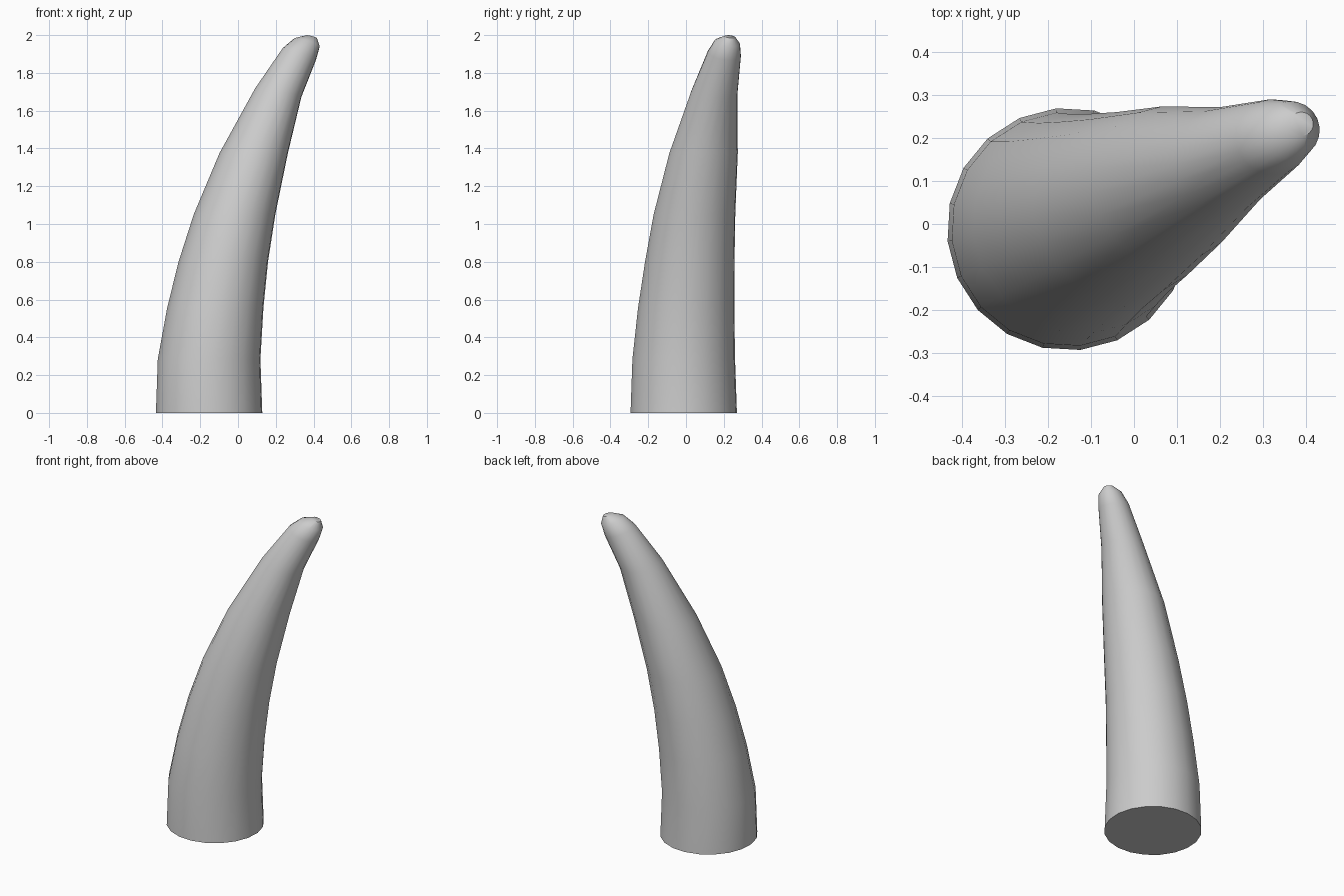
import bpy, bmesh, math

if "Cube" in bpy.data.objects:
    bpy.data.objects.remove(bpy.data.objects["Cube"])

SIDES = 20
# Cross-sections from base to tip: centre x, y, z, radius, slope
RINGS = [
    (-0.153, -0.012, 0.000, 0.283, 0.00),
    (-0.153, -0.012, 0.285, 0.273, 0.00),
    (-0.120, 0.001, 0.557, 0.256, 0.00),
    (-0.078, 0.020, 0.800, 0.238, 0.00),
    (-0.018, 0.045, 1.052, 0.217, 0.00),
    (0.083, 0.093, 1.375, 0.182, 0.00),
    (0.213, 0.150, 1.695, 0.123, 0.18),
    (0.325, 0.203, 1.900, 0.088, 0.35),
    (0.366, 0.219, 1.962, 0.067, 0.32),
    (0.390, 0.233, 1.992, 0.028, 0.25),
]

# Curved horn: loft through the rings, leaning toward +x and a little +y
bm = bmesh.new()
loops = []
for cx, cy, cz, r, slope in RINGS:
    loop = []
    for i in range(SIDES):
        a = math.radians(5.7) + math.tau * i / SIDES
        dx, dy = r * math.cos(a), r * math.sin(a)
        loop.append(bm.verts.new((cx + dx, cy + dy, cz - slope * (dx + 0.42 * dy))))
    loops.append(loop)
for lo, hi in zip(loops, loops[1:]):
    for i in range(SIDES):
        j = (i + 1) % SIDES
        bm.faces.new((lo[i], lo[j], hi[j], hi[i]))

# Flat base and small flat tip
bm.faces.new(loops[0][::-1])
bm.faces.new(loops[-1])

mesh = bpy.data.meshes.new("horn")
bm.to_mesh(mesh)
bm.free()
horn = bpy.data.objects.new("horn", mesh)
bpy.context.collection.objects.link(horn)
bpy.context.view_layer.objects.active = horn
horn.select_set(True)
bpy.ops.object.shade_smooth_by_angle(angle=math.radians(40))
